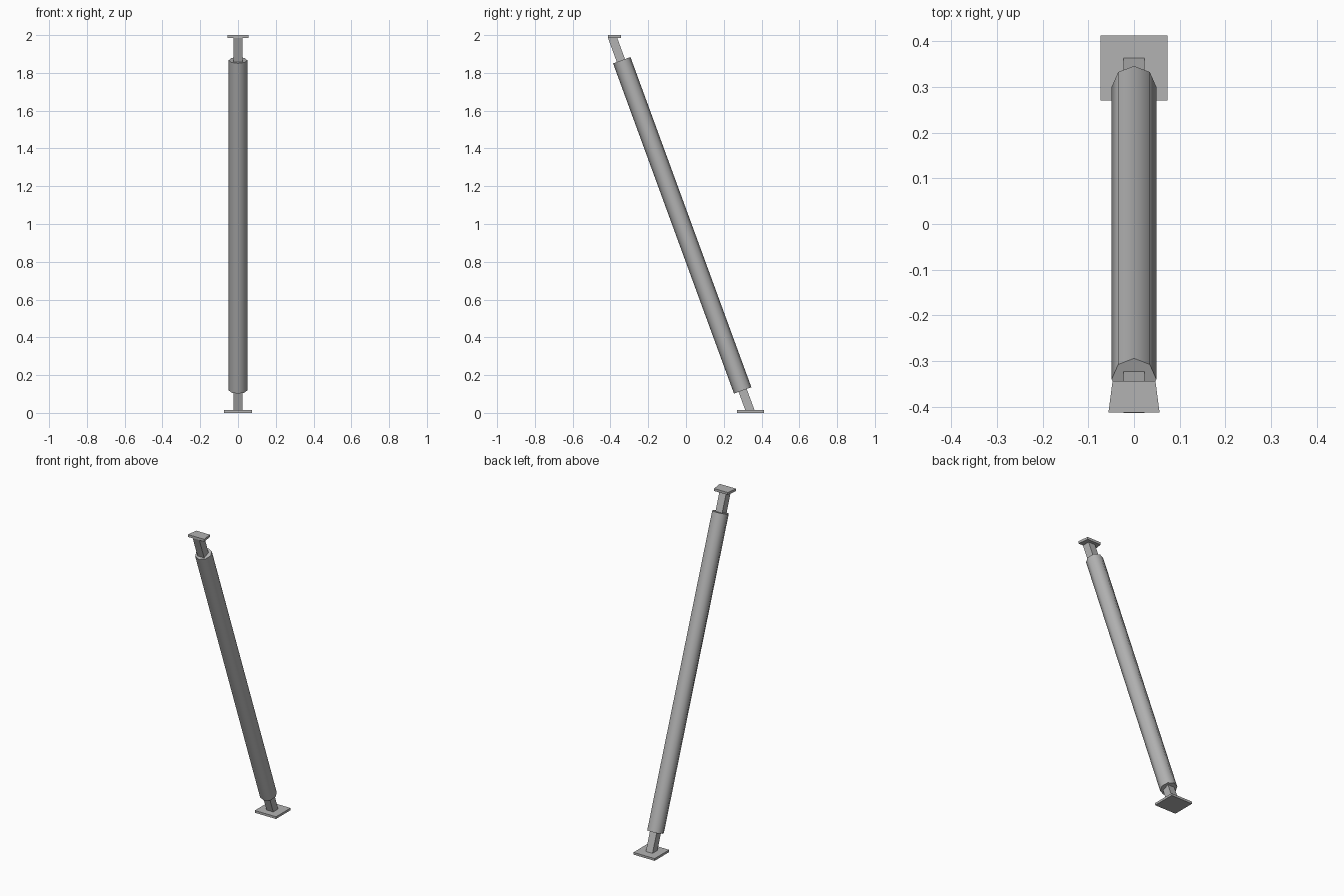
import bpy, bmesh, math
from mathutils import Vector, Matrix

if "Cube" in bpy.data.objects:
    bpy.data.objects.remove(bpy.data.objects["Cube"])

BOTTOM = Vector((0, 0.300, 0.119))   # tube end centres
TOP = Vector((0, -0.340, 1.867))
AXIS = (TOP - BOTTOM).normalized()
TILT = Matrix.Rotation(math.atan2(-AXIS.y, AXIS.z), 4, 'X')

# dark grey metal
METAL = bpy.data.materials.new("dark_metal")
METAL.diffuse_color = (0.45, 0.45, 0.45, 1)
METAL.use_nodes = True
METAL.node_tree.nodes["Principled BSDF"].inputs["Base Color"].default_value = METAL.diffuse_color


def finish(name, bm):
    bmesh.ops.recalc_face_normals(bm, faces=bm.faces)
    mesh = bpy.data.meshes.new(name)
    bm.to_mesh(mesh)
    bm.free()
    mesh.materials.append(METAL)
    obj = bpy.data.objects.new(name, mesh)
    bpy.context.collection.objects.link(obj)
    return obj


def loft(name, lower, upper):
    """Solid between two matching outlines."""
    bm = bmesh.new()
    a = [bm.verts.new(p) for p in lower]
    b = [bm.verts.new(p) for p in upper]
    n = len(a)
    for i in range(n):
        bm.faces.new((a[i], a[(i + 1) % n], b[(i + 1) % n], b[i]))
    bm.faces.new(a[::-1])
    bm.faces.new(b)
    return finish(name, bm)


def plate(name, outline, z0, z1):
    return loft(name, [(x, y, z0) for x, y in outline], [(x, y, z1) for x, y in outline])


def stub(name, end, plate_z):
    """Square rod from the tube end, cut level at the plate."""
    h = 0.023
    ring = [end + TILT @ Vector((x, y, 0)) for x, y in ((-h, -h), (h, -h), (h, h), (-h, h))]
    level = [p + AXIS * ((plate_z - p.z) / AXIS.z) for p in ring]
    return loft(name, ring, level)


# leaning octagonal tube, smooth sides and sharp flat caps
R = 0.049
octagon = [TILT @ Vector((R * math.cos(i * math.pi / 4), R * math.sin(i * math.pi / 4), 0))
           for i in range(8)]
tube = loft("strut_tube", [BOTTOM + p for p in octagon], [TOP + p for p in octagon])
bpy.context.view_layer.objects.active = tube
tube.select_set(True)
bpy.ops.object.shade_smooth_by_angle(angle=math.radians(60))
tube.select_set(False)

# square stubs at both ends
stub("lower_stub", BOTTOM, 0.013)
stub("upper_stub", TOP + TILT @ Vector((0, -0.005, 0)), 1.986)

# square foot plate and tapered head plate
plate("foot_plate", [(-0.073, 0.27), (0.073, 0.27), (0.073, 0.413), (-0.073, 0.413)], 0, 0.014)
plate("head_plate", [(-0.056, -0.413), (0.056, -0.413), (0.047, -0.344), (-0.047, -0.344)], 1.985, 2.0)
